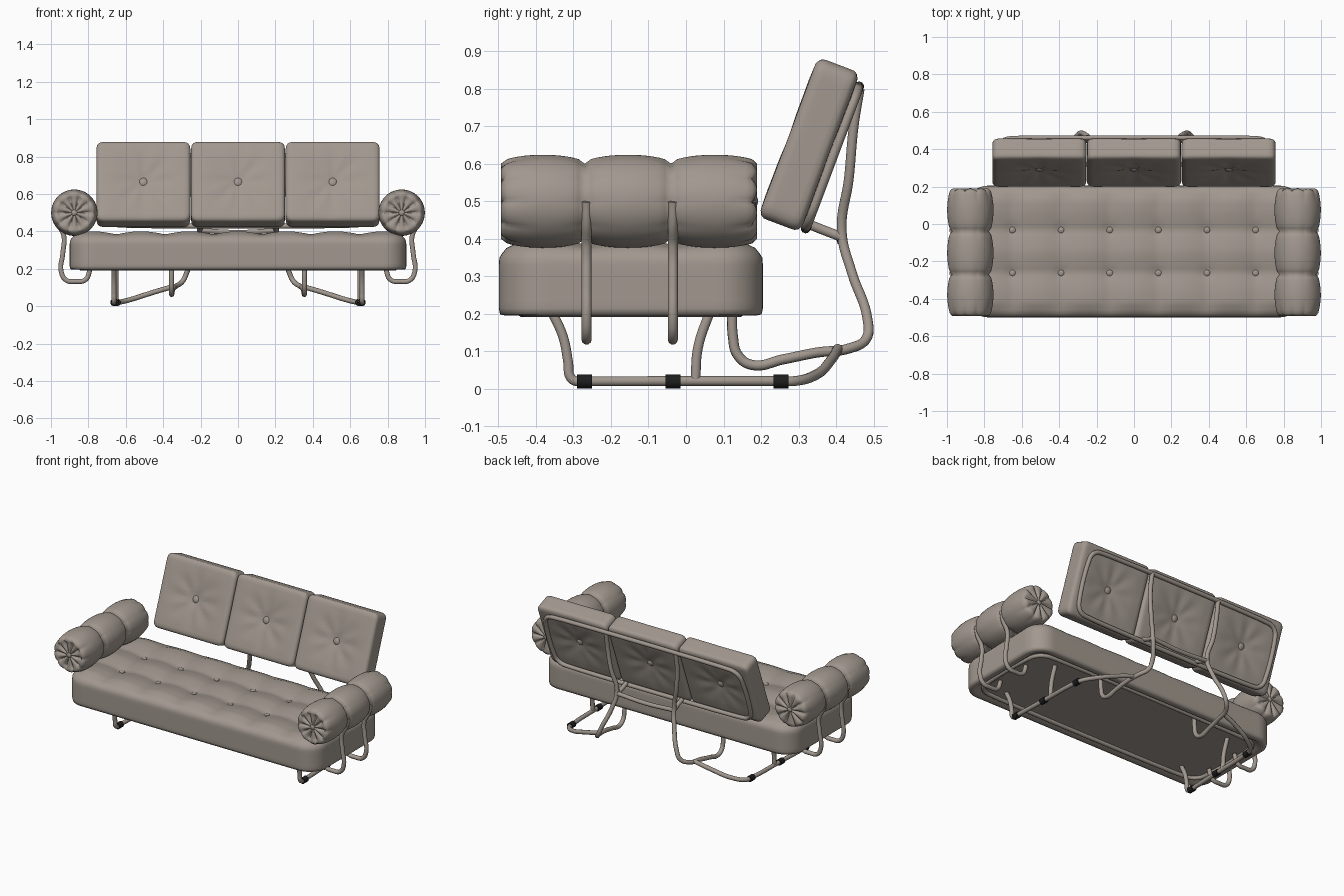
import bpy, bmesh, math
from mathutils import Vector, Matrix

if "Cube" in bpy.data.objects:
    bpy.data.objects.remove(bpy.data.objects["Cube"])


def material(name, rgb):
    m = bpy.data.materials.new(name)
    m.use_nodes = True
    m.diffuse_color = (*rgb, 1)
    m.node_tree.nodes["Principled BSDF"].inputs["Base Color"].default_value = (*rgb, 1)
    return m


TAUPE = material("warm taupe", (0.36, 0.315, 0.275))
BLACK = material("black rubber", (0.012, 0.012, 0.012))


def finish(name, bm, mat=TAUPE, matrix=None):
    bmesh.ops.recalc_face_normals(bm, faces=bm.faces)
    mesh = bpy.data.meshes.new(name)
    bm.to_mesh(mesh)
    bm.free()
    mesh.materials.append(mat)
    mesh.shade_smooth()
    ob = bpy.data.objects.new(name, mesh)
    bpy.context.collection.objects.link(ob)
    if matrix:
        ob.matrix_world = matrix
    return ob


def squeeze(a, b):
    """Map a square corner onto a round one."""
    k = max(a, b) / math.hypot(a, b)
    return a * k, b * k


def cushion(name, half, corner, edges, step, shape, matrix):
    """Rounded slab, thickness along local z; edges = top and bottom radius; shape() adds tufting."""
    hx, hy, hz = half
    bm = bmesh.new()
    bmesh.ops.create_cube(bm, size=2, matrix=Matrix.Diagonal((hx, hy, hz, 1)))
    for axis, h in enumerate(half):
        n = max(8, round(2 * h / step))
        normal = Vector([float(i == axis) for i in range(3)])
        for i in range(1, n):
            bmesh.ops.bisect_plane(bm, geom=bm.verts[:] + bm.edges[:] + bm.faces[:],
                                   plane_co=normal * (h * (2 * i / n - 1)), plane_no=normal)
    for v in bm.verts:
        sx, sy, sz = (math.copysign(1, c) for c in v.co)
        x, y, z = (abs(c) for c in v.co)
        edge = edges[0] if sz > 0 else edges[1]
        dx, dy = x - hx + corner, y - hy + corner
        if dx > 0 and dy > 0:
            dx, dy = squeeze(dx, dy)
            out = Vector((dx, dy)).normalized()
            depth = corner - math.hypot(dx, dy)
            x, y = hx - corner + dx, hy - corner + dy
        else:
            out = Vector((1, 0)) if dx > dy else Vector((0, 1))
            depth = min(hx - x, hy - y)
        a, b = edge - depth, z - hz + edge
        if a > 0 and b > 0:
            a2, b2 = squeeze(a, b)
            x += out.x * (a2 - a)
            y += out.y * (a2 - a)
            z = hz - edge + b2
        v.co = (x * sx, y * sy, z * sz)
        v.co.z += shape(v.co, depth, abs(z) / hz)
    return finish(name, bm, matrix=matrix)


def button(name, loc, radius, matrix=Matrix()):
    bm = bmesh.new()
    bmesh.ops.create_uvsphere(bm, u_segments=16, v_segments=10, radius=radius)
    bmesh.ops.scale(bm, vec=(1, 1, 0.6), verts=bm.verts)
    return finish(name, bm, matrix=matrix @ Matrix.Translation(loc))


def tube(name, points, radius=0.0135, closed=False):
    cu = bpy.data.curves.new(name, "CURVE")
    cu.dimensions = "3D"
    cu.bevel_depth, cu.bevel_resolution, cu.resolution_u = radius, 3, 8
    cu.use_fill_caps = True
    sp = cu.splines.new("BEZIER")
    sp.bezier_points.add(len(points) - 1)
    for bp, p in zip(sp.bezier_points, points):
        bp.co = p
        bp.handle_left_type = bp.handle_right_type = "AUTO"
    sp.use_cyclic_u = closed
    cu.materials.append(TAUPE)
    ob = bpy.data.objects.new(name, cu)
    bpy.context.collection.objects.link(ob)
    bpy.ops.object.select_all(action="DESELECT")
    bpy.context.view_layer.objects.active = ob
    ob.select_set(True)
    bpy.ops.object.convert(target="MESH")
    bpy.ops.object.shade_smooth_by_angle(angle=math.radians(50))


def rounded_loop(hx, hy, r):
    """Points of a rounded rectangle, four per corner."""
    pts = []
    for k, (sx, sy) in enumerate(((1, 1), (-1, 1), (-1, -1), (1, -1))):
        for j in range(4):
            t = math.radians(90 * k + 30 * j)
            pts.append(Vector((sx * (hx - r) + r * math.cos(t), sy * (hy - r) + r * math.sin(t), 0)))
    return pts


# Tufted seat with a shallow recess underneath
SEAT = Matrix.Translation((0, -0.147, 0.2825))
seat_x = [0.13 * i for i in (-5, -3, -1, 1, 3, 5)]
seat_y = [-0.115, 0.115]


def dome(a):
    return 0.35 + 0.65 * min(1, a / 0.1) ** 0.6


def seat_shape(p, depth, level):
    if p.z < 0:
        return 0.015 if depth > 0.05 and level > 0.9 else 0
    ax = min(abs(p.x - x) for x in seat_x)
    ay = min(abs(p.y - y) for y in seat_y)
    puff = 0.03 * dome(ax) * dome(ay) * min(1, max(depth, 0) / 0.08)
    dimple = 0.02 * math.exp(-math.hypot(ax, ay) / 0.03)
    return (puff - dimple) * max(0, level - 0.5) * 2


cushion("seat_cushion", (0.9, 0.352, 0.0875), 0.12, (0.03, 0.012), 0.02, seat_shape, SEAT)
for x in seat_x:
    for y in seat_y:
        button("seat_button", (x, y, 0.078), 0.02, SEAT)
tube("seat_frame", [SEAT @ (p + Vector((0, 0, -0.078))) for p in rounded_loop(0.83, 0.28, 0.09)], closed=True)

# Three tilted back cushions
TILT = Matrix.Translation((0, 0.328, 0.651)) @ Matrix.Rotation(math.radians(69.4), 4, "X")


def back_shape(p, depth, level):
    d = math.hypot(p.x, p.y)
    folds = 0.5 + 0.5 * math.cos(8 * math.atan2(p.y, p.x))
    pull = 0.028 * math.exp(-d / 0.07) + 0.006 * folds * math.exp(-((d - 0.1) / 0.08) ** 2)
    puff = 0.004 * min(1, max(depth, 0) / 0.08)
    return math.copysign(max(0, level - 0.5) * 2, p.z) * (puff - pull)


for x in (-0.506, 0, 0.506):
    place = TILT @ Matrix.Translation((x, 0, 0))
    cushion("back_cushion", (0.251, 0.227, 0.059), 0.035, (0.02, 0.02), 0.018, back_shape, place)
    for z in (-0.033, 0.033):
        button("back_button", (0, 0, z), 0.026, place)
tube("back_frame", [TILT @ (p + Vector((0, -0.01, -0.07))) for p in rounded_loop(0.705, 0.195, 0.07)], closed=True)


# Bolster arms: three puffed sections with pleated ends
def bolster(x):
    bm = bmesh.new()
    cuts = [-0.493, -0.27, -0.04, 0.193]
    segs, rings = 80, []
    profile = [(cuts[0], r, 1) for r in (0.015, 0.04, 0.065, 0.085)]
    for a, b in zip(cuts, cuts[1:]):
        for i in range(14):
            t = i / 14
            profile.append((a + (b - a) * t, 0.1 + 0.024 * math.sin(math.pi * t) ** 0.45, 0))
    profile += [(cuts[-1], r, -1) for r in (0.1, 0.085, 0.065, 0.04, 0.015)]
    for y, r, cap in profile:
        ring = []
        for k in range(segs):
            a = 2 * math.pi * k / segs
            valley = 1 - abs(math.sin(5 * a)) ** 0.6
            if cap:
                yy, rr = y + cap * (0.004 + 0.016 * valley), r
            else:
                near = min(abs(y - c) for c in cuts)
                fade = math.exp(-near / 0.04)
                end = abs(y + 0.15) > 0.26
                yy = y
                rr = r * (1 - (0.09 if end else 0.03) * fade * valley)
            ring.append(bm.verts.new((x + rr * math.cos(a), yy, 0.5 + rr * math.sin(a))))
        rings.append(ring)
    for p, q in zip(rings, rings[1:]):
        for k in range(segs):
            n = (k + 1) % segs
            bm.faces.new((p[k], p[n], q[n], q[k]))
    bm.faces.new(rings[0])
    bm.faces.new(rings[-1])
    finish("arm_bolster", bm)
    for y in (-0.481, 0.181):
        button("bolster_button", (0, 0, 0), 0.018,
               Matrix.Translation((x, y, 0.5)) @ Matrix.Rotation(math.pi / 2, 4, "X"))


# Tubular frame, repeated on each side
for s in (-1, 1):
    bolster(0.875 * s)
    for y in (-0.265, -0.035):
        tube("arm_support", [(s * x, y, z) for x, z in (
            (0.975, 0.5), (0.962, 0.44), (0.932, 0.38), (0.937, 0.28), (0.946, 0.19),
            (0.92, 0.14), (0.87, 0.132), (0.815, 0.142), (0.79, 0.2))])
    tube("base_rail", [(s * x, y, z) for x, y, z in (
        (0.664, -0.36, 0.21), (0.664, -0.328, 0.14), (0.664, -0.314, 0.07), (0.664, -0.309, 0.033),
        (0.664, -0.297, 0.022), (0.664, -0.27, 0.021), (0.655, -0.035, 0.021), (0.645, 0.24, 0.021),
        (0.635, 0.29, 0.021), (0.57, 0.345, 0.037), (0.45, 0.385, 0.075), (0.34, 0.405, 0.107))])
    tube("rear_leg", [(0.653 * s, y, z) for y, z in ((0.025, 0.021), (0.032, 0.11), (0.065, 0.21))])
    tube("back_support", [(s * x, y, z) for x, y, z in (
        (0.25, 0.463, 0.8), (0.25, 0.447, 0.7), (0.235, 0.434, 0.56), (0.205, 0.415, 0.42),
        (0.225, 0.442, 0.31), (0.27, 0.483, 0.19), (0.295, 0.481, 0.135), (0.33, 0.435, 0.108),
        (0.345, 0.35, 0.097), (0.352, 0.26, 0.079), (0.355, 0.175, 0.064),
        (0.355, 0.138, 0.09), (0.355, 0.125, 0.14), (0.355, 0.123, 0.21))])
    tube("back_brace", [(s * x, y, z) for x, y, z in (
        (0.2, 0.325, 0.44), (0.2, 0.37, 0.422), (0.205, 0.415, 0.405))])
    for x, y in ((0.664, -0.27), (0.655, -0.035), (0.645, 0.253)):
        bm = bmesh.new()
        bmesh.ops.create_cone(bm, cap_ends=True, segments=20, radius1=0.019, radius2=0.019, depth=0.04)
        band = finish("rubber_band", bm, BLACK, Matrix.Translation((x * s, y, 0.02))
                      @ Matrix.Rotation(math.pi / 2, 4, "X"))
        band.data.shade_flat()
tube("cross_bar", [(-0.205, 0.415, 0.405), (0, 0.415, 0.395), (0.205, 0.415, 0.405)])
